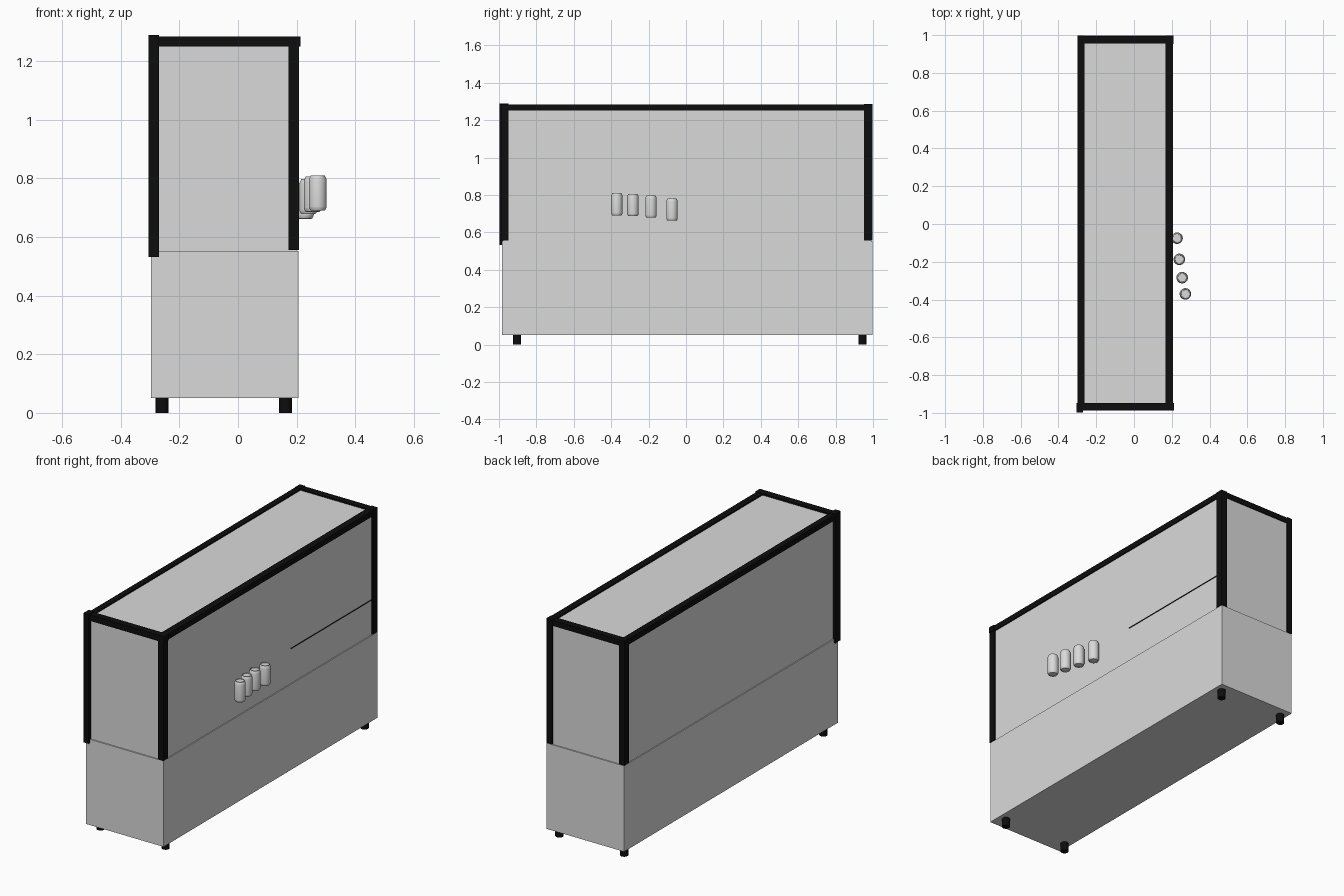
import bpy, bmesh, math

if "Cube" in bpy.data.objects:
    bpy.data.objects.remove(bpy.data.objects["Cube"])


def material(name, rgb):
    m = bpy.data.materials.new(name)
    m.diffuse_color = (*rgb, 1)
    m.use_nodes = True
    m.node_tree.nodes["Principled BSDF"].inputs["Base Color"].default_value = m.diffuse_color
    return m


GREY = material("pale grey", (0.7, 0.7, 0.7))
BLACK = material("black", (0.004, 0.004, 0.004))


def finish(name, bm, mat):
    bmesh.ops.recalc_face_normals(bm, faces=bm.faces)
    me = bpy.data.meshes.new(name)
    bm.to_mesh(me)
    bm.free()
    me.materials.append(mat)
    ob = bpy.data.objects.new(name, me)
    bpy.context.collection.objects.link(ob)
    return ob


def box(name, x, y, z, mat):
    bm = bmesh.new()
    bmesh.ops.create_cube(bm, size=1)
    for v in bm.verts:
        for i, (a, b) in enumerate((x, y, z)):
            v.co[i] = a if v.co[i] < 0 else b
    return finish(name, bm, mat)


def lathe(name, profile, loc, sides, mat):
    bm = bmesh.new()
    rings = [[bm.verts.new((loc[0] + r * math.cos(2 * math.pi * i / sides),
                            loc[1] + r * math.sin(2 * math.pi * i / sides),
                            loc[2] + z)) for i in range(sides)] for r, z in profile]
    for a, b in zip(rings, rings[1:]):
        for i in range(sides):
            j = (i + 1) % sides
            bm.faces.new((a[i], a[j], b[j], b[i]))
    bm.faces.new(rings[0])
    bm.faces.new(rings[-1])
    ob = finish(name, bm, mat)
    bpy.context.view_layer.objects.active = ob
    ob.select_set(True)
    bpy.ops.object.shade_smooth_by_angle(angle=math.radians(40))
    ob.select_set(False)


# Cabinet base and display case
box("base_cabinet", (-0.296, 0.206), (-0.985, 0.997), (0.05, 0.553), GREY)
box("display_case", (-0.29, 0.2), (-0.978, 0.99), (0.553, 1.275), GREY)
box("side_seam", (0.199, 0.206), (0.2, 0.96), (0.759, 0.76), BLACK)

# Corner posts; the front left one is a little longer
box("front_left_post", (-0.305, -0.27), (-0.998, -0.948), (0.532, 1.29), BLACK)
box("front_right_post", (0.172, 0.208), (-0.988, -0.948), (0.555, 1.26), BLACK)
box("back_left_post", (-0.298, -0.263), (0.953, 0.998), (0.555, 1.285), BLACK)
box("back_right_post", (0.17, 0.208), (0.953, 0.998), (0.555, 1.285), BLACK)

# Top rails
box("left_rail", (-0.298, -0.263), (-0.985, 0.99), (1.25, 1.283), BLACK)
box("right_rail", (0.167, 0.207), (-0.985, 0.99), (1.25, 1.283), BLACK)
box("front_rail", (-0.29, 0.213), (-0.988, -0.948), (1.25, 1.285), BLACK)
box("back_rail", (-0.29, 0.207), (0.955, 0.995), (1.25, 1.283), BLACK)

# Feet
for side, x in (("left", -0.259), ("right", 0.162)):
    for end, y in (("front", -0.903), ("back", 0.943)):
        lathe(f"{end}_{side}_foot", [(0.022, 0), (0.022, 0.051)], (x, y, 0), 24, BLACK)

# Row of cans along the right side
can = [(0.021, 0.003), (0.022, 0), (0.025, 0.001), (0.030, 0.010), (0.0305, 0.014),
       (0.0305, 0.104), (0.029, 0.110), (0.025, 0.117), (0.025, 0.120),
       (0.023, 0.120), (0.022, 0.116)]
for n, loc in enumerate([(0.228, -0.075, 0.662), (0.240, -0.187, 0.678),
                         (0.255, -0.284, 0.686), (0.272, -0.370, 0.690)]):
    lathe(f"can_{n + 1}", can, loc, 32, GREY)
